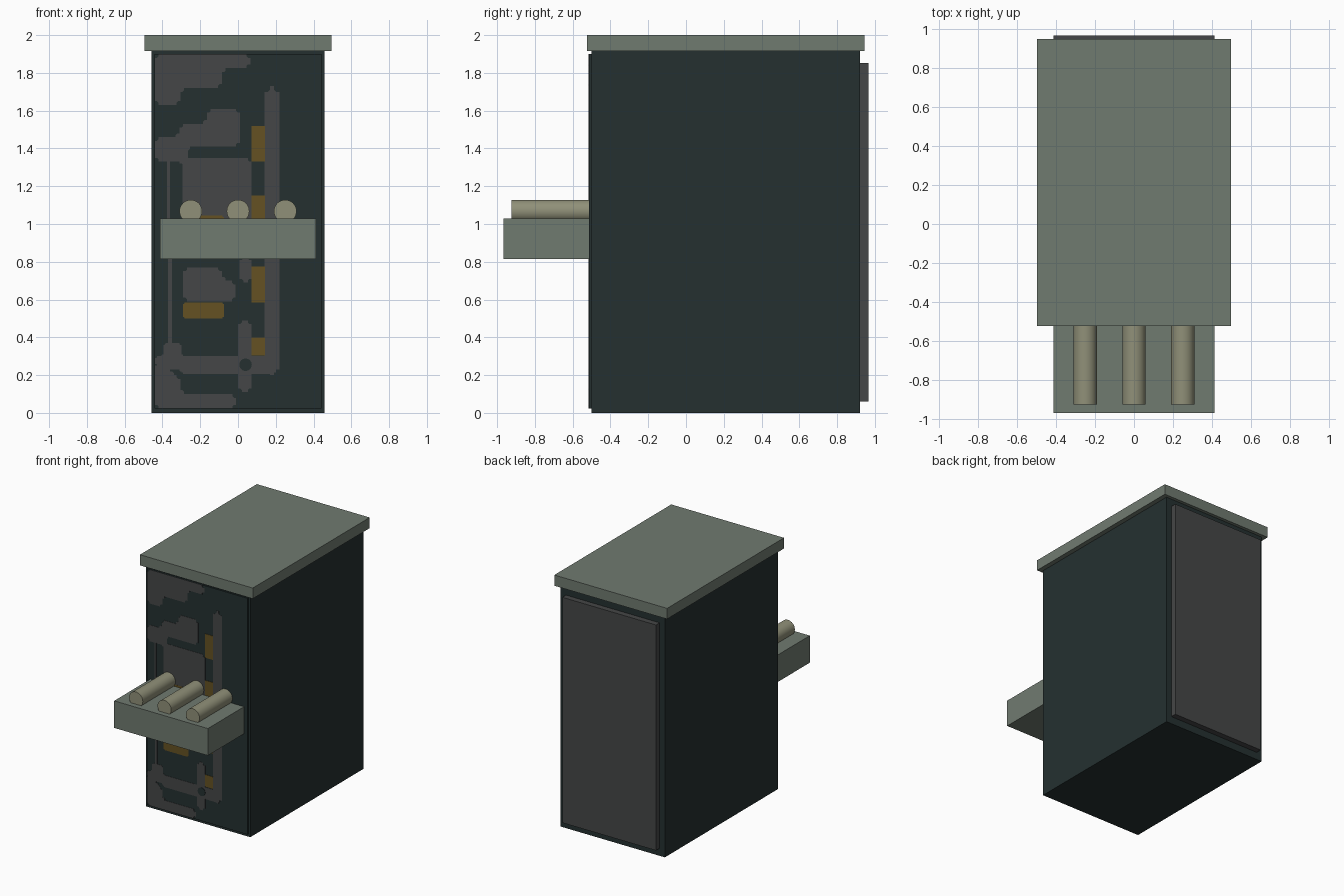
import bpy
import bmesh
import math

cube = bpy.data.objects.get("Cube")
if cube:
    bpy.data.objects.remove(cube, do_unlink=True)


def material(name, rgb):
    mat = bpy.data.materials.new(name)
    mat.use_nodes = True
    color = (*rgb, 1)
    mat.diffuse_color = color
    mat.node_tree.nodes["Principled BSDF"].inputs["Base Color"].default_value = color
    return mat


DARK = material("dark teal", (.018, .03, .03))
GREY = material("charcoal grey", (.06, .062, .063))
SAGE = material("sage metal", (.163, .196, .163))
GOLD = material("dark gold", (.13, .083, .016))
CREAM = material("pale olive", (.28, .28, .19))


def finish(name, bm, mat):
    bmesh.ops.recalc_face_normals(bm, faces=bm.faces)
    mesh = bpy.data.meshes.new(name)
    bm.to_mesh(mesh)
    bm.free()
    mesh.materials.append(mat)
    obj = bpy.data.objects.new(name, mesh)
    bpy.context.collection.objects.link(obj)
    return obj


def box(name, xs, ys, zs, mat):
    bm = bmesh.new()
    bmesh.ops.create_cube(bm, size=1)
    for v in bm.verts:
        v.co = [lim[0] if c < 0 else lim[1] for c, lim in zip(v.co, (xs, ys, zs))]
    return finish(name, bm, mat)


FRONT = -.513


def plate(name, steps, mat, radius=.02, depth=.002):
    """Right-angled outline from alternating x and z values, with rounded corners."""
    n = len(steps)
    bm = bmesh.new()
    verts = []
    for i in range(n):
        a, b = steps[i], steps[(i + 1) % n]
        x, z = (a, b) if i % 2 == 0 else (b, a)
        verts.append(bm.verts.new((x, FRONT, z)))
    bm.faces.new(verts)
    if radius:
        bmesh.ops.bevel(bm, geom=bm.verts[:], offset=radius, segments=3,
                        affect='VERTICES', clamp_overlap=True)
    out = bmesh.ops.extrude_face_region(bm, geom=bm.faces[:])
    for v in out["geom"]:
        if isinstance(v, bmesh.types.BMVert):
            v.co.y -= depth
    return finish(name, bm, mat)


def cylinder(name, x, z, y0, y1, r, mat):
    bpy.ops.mesh.primitive_cylinder_add(
        vertices=32, radius=r, depth=y1 - y0,
        location=(x, (y0 + y1) / 2, z), rotation=(math.pi / 2, 0, 0))
    obj = bpy.context.object
    obj.name = name
    obj.data.materials.append(mat)
    bpy.ops.object.shade_smooth_by_angle()
    return obj


# Cabinet, lid and panels
box("cabinet", (-.458, .458), (-.5, .92), (0, 1.915), DARK)
box("front_panel", (-.443, .443), (FRONT, -.49), (.022, 1.9), DARK)
box("back_panel", (-.412, .412), (.91, .966), (.06, 1.853), GREY)
box("lid", (-.496, .496), (-.523, .946), (1.915, 2), SAGE)

# Shelf with three round bars half sunk into it
box("shelf", (-.412, .412), (-.967, -.5), (.815, 1.03), SAGE)
for side, x in (("right", -.25), ("middle", 0), ("left", .25)):
    cylinder(side + "_bar", x, 1.068, -.925, -.5, .06, CREAM)

# Grey worn shapes painted on the front
plate("upper_corner_patch",
      [-.44, 1.9, .065, 1.825, -.085, 1.72, -.305, 1.63], GREY)
plate("upper_blotch",
      [-.44, 1.46, -.31, 1.53, -.165, 1.61, .01, 1.41, -.275, 1.33], GREY)
plate("middle_block", [-.295, 1.35, .072, .95], GREY)
plate("block_link", [-.31, 1.43, -.265, 1.3], GREY)
plate("upper_side_strip", [-.375, 1.36, -.36, .95], GREY, 0)
plate("right_stripe", [.14, 1.73, .22, .2], GREY, .03)
plate("lower_block", [-.29, .77, -.085, .7, -.012, .59], GREY)
plate("small_block", [.008, .83, .072, .69], GREY)
plate("lower_side_strip", [-.37, .83, -.35, .34], GREY, 0)
plate("lower_left_patch", [-.44, .3, -.395, .37, -.3, .3, .2, .205, -.3, .23, -.38, .25], GREY)
plate("lower_post", [0, .49, .072, .11], GREY)
plate("bottom_patch", [-.44, .27, -.36, .2, -.305, .1, -.01, .022], GREY)

# Dark hole in the lower post
cylinder("post_hole", .04, .255, FRONT - .004, FRONT, .033, DARK)

# Gold patches
for i, (low, high) in enumerate(((1.33, 1.52), (.98, 1.15), (.585, .775), (.305, .4))):
    plate("gold_tab_%d" % i, [.072, high, .142, low], GOLD, 0, .003)
for name, low, high in (("upper", .95, 1.045), ("lower", .5, .585)):
    plate(name + "_gold_bar", [-.292, high, -.075, low], GOLD, .008, .003)
